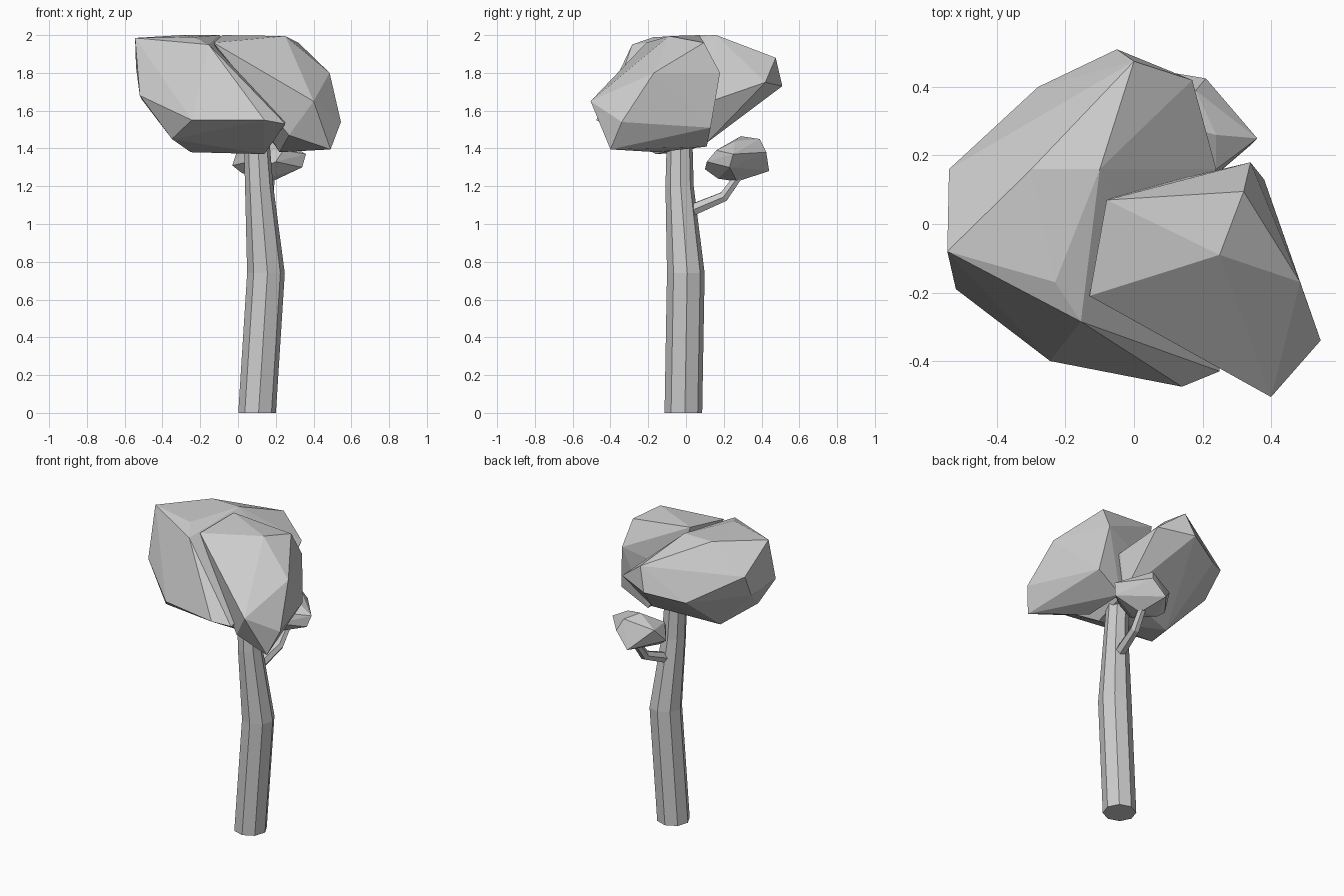
import bpy, bmesh, math
from mathutils import Vector


def finish(name, bm):
    bmesh.ops.recalc_face_normals(bm, faces=bm.faces[:])
    mesh = bpy.data.meshes.new(name)
    bm.to_mesh(mesh)
    bm.free()
    obj = bpy.data.objects.new(name, mesh)
    bpy.context.collection.objects.link(obj)
    return obj


def tube(name, path, sides, tilted=False):
    """Faceted limb through (x, y, z, radius) stations."""
    bm = bmesh.new()
    rings = []
    pts = [Vector(p[:3]) for p in path]
    for i, p in enumerate(pts):
        d = pts[min(i + 1, len(pts) - 1)] - pts[max(i - 1, 0)]
        q = (d if tilted else Vector((0, 0, 1))).to_track_quat('Z', 'Y')
        ring = []
        for k in range(sides):
            a = math.tau * (k + 0.1) / sides
            ring.append(bm.verts.new(p + q @ (Vector((math.cos(a), math.sin(a), 0)) * path[i][3])))
        rings.append(ring)
    for r0, r1 in zip(rings, rings[1:]):
        for k in range(sides):
            n = (k + 1) % sides
            bm.faces.new((r0[k], r0[n], r1[n], r1[k]))
    bm.faces.new(rings[0][::-1])
    bm.faces.new(rings[-1])
    return finish(name, bm)


def clump(name, points):
    """Faceted leaf mass wrapped around its corner points."""
    bm = bmesh.new()
    for p in points:
        bm.verts.new(p)
    bmesh.ops.convex_hull(bm, input=bm.verts[:])
    loose = [v for v in bm.verts if not v.link_faces]
    bmesh.ops.delete(bm, geom=loose, context='VERTS')
    return finish(name, bm)


# Trunk with a bend in the middle
tube("trunk", [(0.101, -0.014, 0, 0.1), (0.148, -0.001, 0.74, 0.1),
               (0.112, -0.034, 1.2, 0.075), (0.098, -0.034, 1.45, 0.068)], 8)

# Side branch
tube("branch", [(0.13, 0.01, 1.065, 0.036), (0.16, 0.20, 1.145, 0.03),
                (0.17, 0.29, 1.27, 0.024)], 6, True)

# Left and back crown mass
clump("crown_left", [
    (-0.54, 0.16, 1.83), (-0.545, -0.08, 1.985), (-0.30, 0.16, 2.0), (-0.10, 0.16, 2.0),
    (-0.23, -0.17, 1.99), (-0.155, -0.285, 1.95), (-0.52, -0.19, 1.68), (-0.51, 0.05, 1.66),
    (-0.245, -0.40, 1.55), (0.14, -0.475, 1.55), (0.25, -0.43, 1.53),
    (-0.35, -0.25, 1.45), (-0.25, 0.0, 1.38), (0.14, -0.16, 1.37), (0.17, 0.11, 1.43),
    (-0.28, 0.40, 1.68), (-0.05, 0.51, 1.73), (0.0, 0.475, 1.88),
    (0.17, 0.42, 1.75), (0.24, 0.16, 1.66)])

# Right and front crown mass
clump("crown_right", [
    (-0.13, -0.21, 1.96), (-0.08, 0.07, 2.0), (0.25, -0.09, 1.995), (0.32, 0.095, 1.96),
    (0.34, 0.18, 1.80), (0.485, -0.17, 1.80), (0.40, -0.505, 1.65), (0.545, -0.34, 1.54),
    (0.49, -0.40, 1.395), (0.38, 0.13, 1.51), (0.20, 0.11, 1.41), (0.22, -0.15, 1.38),
    (0.27, -0.40, 1.47), (0.0, 0.10, 1.70)])

# Small leaf clump on the branch
clump("branch_leaves", [
    (0.12, 0.10, 1.29), (0.20, 0.11, 1.33), (0.06, 0.12, 1.33), (0.03, 0.18, 1.39),
    (-0.03, 0.25, 1.31), (0.0, 0.33, 1.40), (0.13, 0.29, 1.465), (0.18, 0.39, 1.45),
    (0.21, 0.425, 1.38), (0.12, 0.44, 1.28), (0.36, 0.25, 1.37), (0.34, 0.23, 1.30),
    (0.24, 0.16, 1.39), (0.24, 0.26, 1.44), (0.18, 0.27, 1.225), (0.15, 0.17, 1.24),
    (0.02, 0.24, 1.27)])
